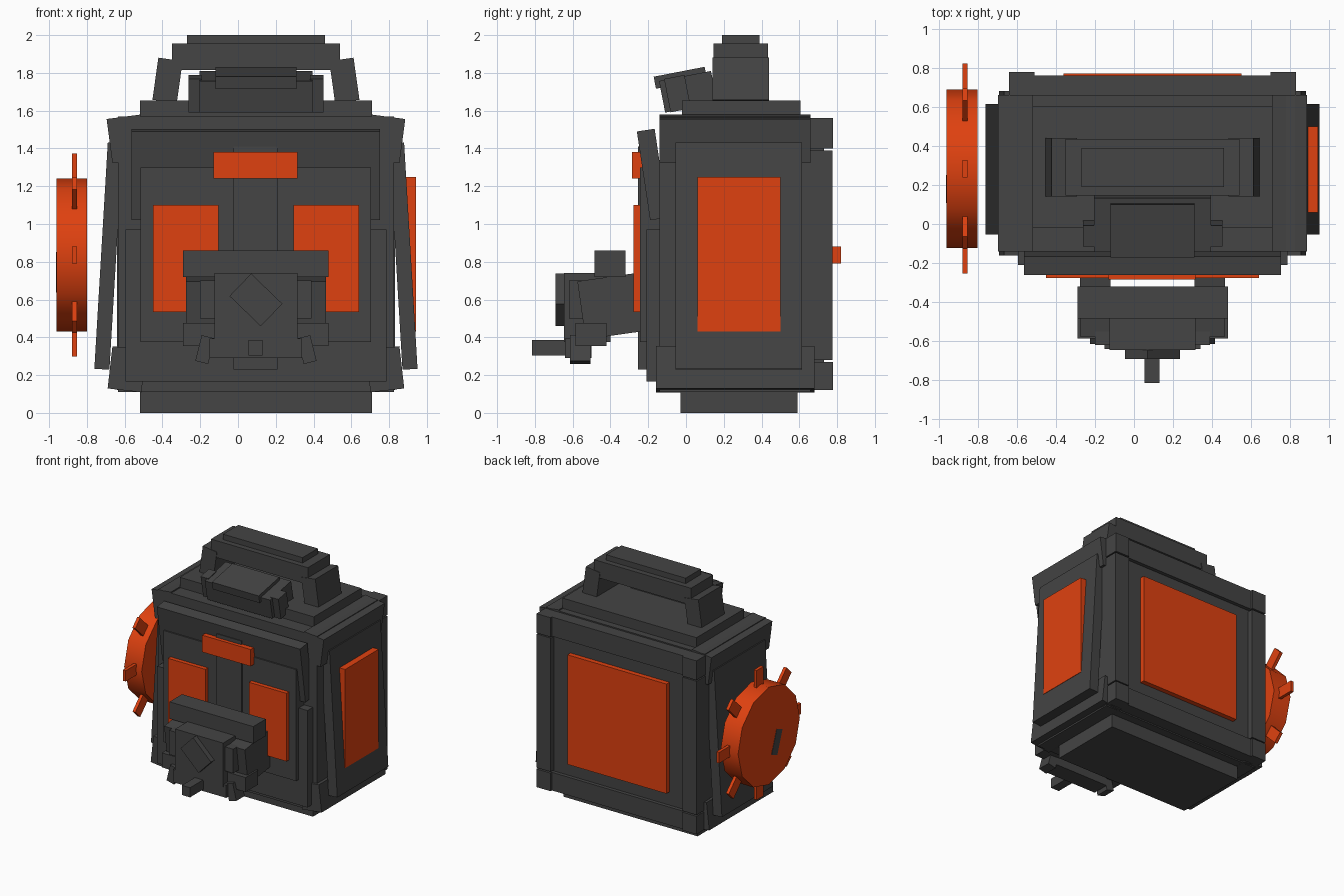
import bpy, bmesh, math
from mathutils import Matrix

cube = bpy.data.objects.get("Cube")
if cube:
    bpy.data.objects.remove(cube, do_unlink=True)

CX = 0.095  # symmetry plane of the body


def material(name, rgb):
    m = bpy.data.materials.new(name)
    m.use_nodes = True
    m.diffuse_color = (*rgb, 1)
    m.node_tree.nodes["Principled BSDF"].inputs["Base Color"].default_value = (*rgb, 1)
    return m


GREY = material("charcoal grey", (0.058, 0.058, 0.058))
ORANGE = material("bright orange", (0.74, 0.053, 0.005))


def add(name, bm, mat):
    bmesh.ops.recalc_face_normals(bm, faces=bm.faces)
    me = bpy.data.meshes.new(name)
    bm.to_mesh(me)
    bm.free()
    me.materials.append(mat)
    ob = bpy.data.objects.new(name, me)
    bpy.context.collection.objects.link(ob)
    return ob


def tilted(name, centre, size, axis='X', deg=0, mat=GREY):
    bm = bmesh.new()
    m = (Matrix.Translation(centre) @ Matrix.Rotation(math.radians(deg), 4, axis)
         @ Matrix.Diagonal((*size, 1)))
    bmesh.ops.create_cube(bm, size=1, matrix=m)
    return add(name, bm, mat)


def box(name, x, y, z, mat=GREY):
    c = [(a + b) / 2 for a, b in (x, y, z)]
    return tilted(name, c, [b - a for a, b in (x, y, z)], mat=mat)


def pair(name, centre, size, axis='X', deg=0, mat=GREY):
    x, y, z = centre
    tilted("right_" + name, centre, size, axis, deg, mat)
    tilted("left_" + name, (2 * CX - x, y, z), size, axis,
           deg if axis == 'X' else -deg, mat)


# Body, base and lid
box("base", (-0.52, 0.71), (-0.03, 0.59), (0, 0.12))
box("body_core", (-0.635, 0.825), (-0.14, 0.66), (0.11, 1.57))
box("lid", (-0.52, 0.71), (-0.02, 0.605), (1.56, 1.655))
pair("upper_side_rail", (-0.591, 0.26, 1.451), (0.18, 0.80, 0.235), 'Y', -7.5)
pair("lower_side_rail", (-0.588, 0.26, 0.231), (0.18, 0.84, 0.225), 'Y', 6.5)
pair("side_panel", (-0.685, 0.28, 0.83), (0.08, 0.67, 1.20), 'Y', 3.4)
box("side_window", (0.88, 0.942), (0.06, 0.50), (0.43, 1.25), ORANGE)

# Front plates
box("lower_front_plate", (-0.595, 0.785), (-0.21, -0.12), (0.165, 0.97))
box("main_front_plate", (-0.515, 0.705), (-0.243, -0.12), (0.375, 1.30))
tilted("upper_front_plate", (CX, -0.178, 1.262), (1.315, 0.095, 0.475), 'X', 8.5)
box("centre_strip", (-0.025, 0.21), (-0.255, -0.15), (0.23, 1.41))
pair("front_window", (-0.277, -0.255, 0.817), (0.345, 0.045, 0.565), mat=ORANGE)
box("front_lamp", (-0.13, 0.315), (-0.285, -0.23), (1.24, 1.38), ORANGE)

# Back frame and panel
box("back_plate", (-0.55, 0.74), (0.60, 0.73), (0.2, 1.45))
box("back_window", (-0.36, 0.55), (0.70, 0.77), (0.38, 1.29), ORANGE)
pair("back_post", (-0.575, 0.69, 0.835), (0.13, 0.17, 1.11))
for name, z in (("upper", (1.40, 1.56)), ("lower", (0.12, 0.27))):
    box(name + "_back_rail", (-0.51, 0.70), (0.60, 0.76), z)
    pair(name + "_back_corner", (-0.575, 0.69, sum(z) / 2), (0.13, 0.175, z[1] - z[0]))

# Top handle
pair("handle_leg", (-0.373, 0.29, 1.76), (0.13, 0.30, 0.225), 'Y', 8)
box("handle_bar", (-0.35, 0.54), (0.145, 0.435), (1.815, 1.955))
box("handle_grip", (-0.27, 0.46), (0.19, 0.39), (1.94, 2.0))

# Tilted visor in front of the handle
tilted("visor_block", (CX, 0.011, 1.70), (0.60, 0.28, 0.17), 'X', 11)
tilted("visor_slab", (CX, -0.03, 1.774), (0.43, 0.275, 0.065), 'X', 11)
pair("visor_cheek", (-0.227, -0.045, 1.69), (0.07, 0.11, 0.18), 'X', 11)

# Spout assembly on the front
pair("spout_arm", (-0.198, -0.39, 0.566), (0.155, 0.33, 0.31), 'X', 8)
box("spout_top_bar", (-0.29, 0.48), (-0.485, -0.32), (0.72, 0.86))
box("spout_lower_bar", (-0.29, 0.48), (-0.585, -0.42), (0.355, 0.475))
box("spout_core", (-0.125, 0.315), (-0.645, -0.40), (0.375, 0.74))
pair("spout_cheek", (-0.16, -0.56, 0.60), (0.08, 0.12, 0.20))
tilted("spout_diamond", (CX, -0.64, 0.598), (0.23, 0.10, 0.165), 'Y', 44)
box("nozzle_bar", (-0.15, 0.34), (-0.64, -0.50), (0.29, 0.395))
pair("nozzle_tip", (-0.175, -0.56, 0.335), (0.07, 0.11, 0.14), 'Y', 14)
box("nozzle", (0.055, 0.13), (-0.815, -0.60), (0.305, 0.385))

# Side wheel with eight teeth
WY, WZ = 0.283, 0.835
bm = bmesh.new()
bmesh.ops.create_cone(bm, cap_ends=True, segments=12, radius1=0.405, radius2=0.405,
                      depth=0.16, matrix=Matrix.Translation((-0.88, WY, WZ))
                      @ Matrix.Rotation(math.pi / 2, 4, 'Y'))
wheel = add("side_wheel", bm, ORANGE)
bpy.context.view_layer.objects.active = wheel
wheel.select_set(True)
bpy.ops.object.shade_smooth_by_angle(angle=math.radians(35))
for i in range(8):
    a = i * math.pi / 4
    tilted(f"wheel_tooth_{i + 1}",
           (-0.866, WY - 0.455 * math.sin(a), WZ + 0.455 * math.cos(a)),
           (0.026, 0.09, 0.165), 'X', math.degrees(a), ORANGE)
tilted("wheel_hub_plate", (-0.9605, 0.18, 0.745), (0.005, 0.08, 0.20), 'X', 20)
